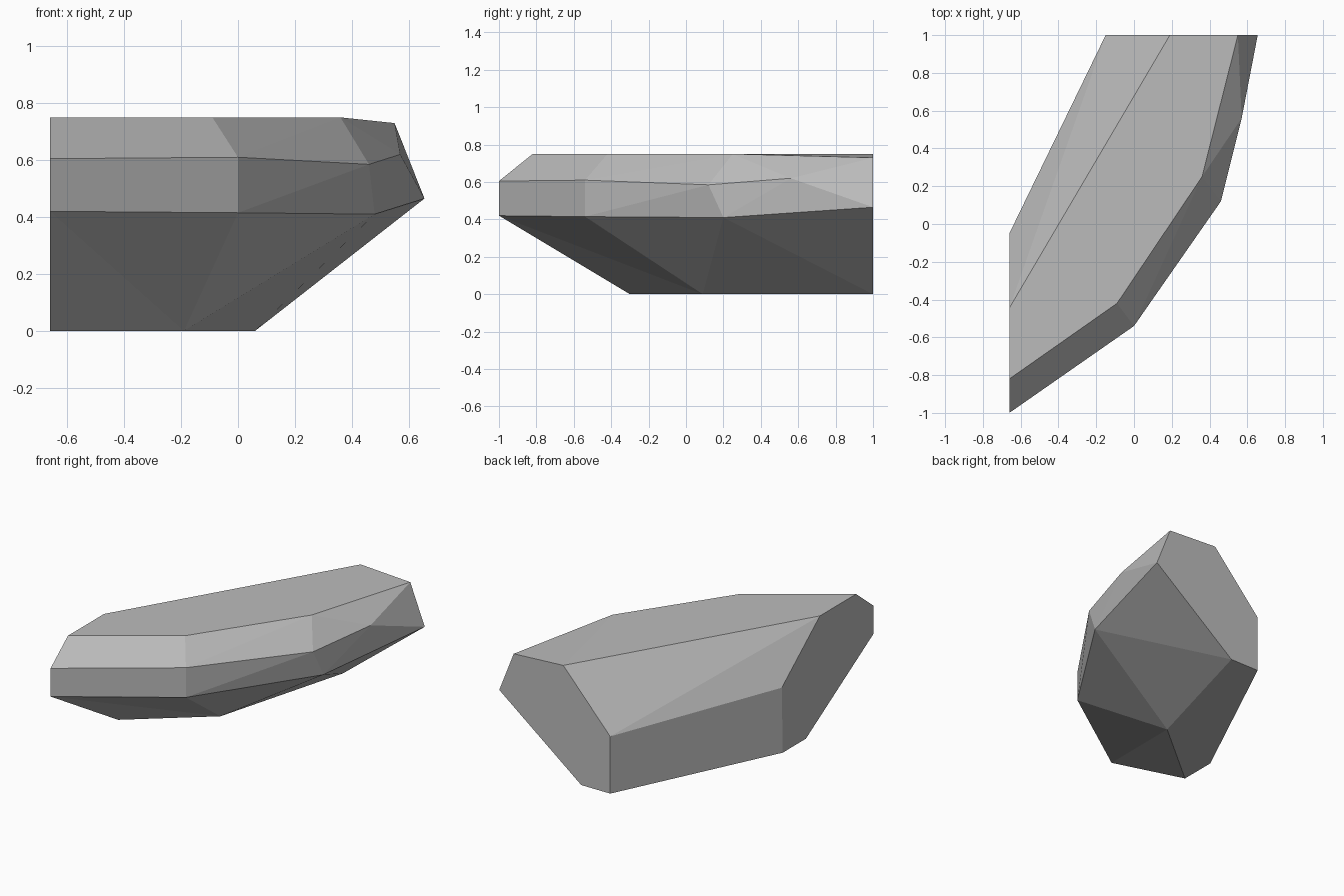
import bpy

if "Cube" in bpy.data.objects:
    bpy.data.objects.remove(bpy.data.objects["Cube"])

# Corner loops of the boulder, front-left corner first, running to the back right
crown = [(-.66, -.82, .75), (-.09, -.42, .75), (.36, .25, .75), (.55, 1, .73)]
shoulder = [(-.66, -1, .605), (0, -.54, .61), (.46, .12, .585), (.57, .56, .62)]
belly = [(-.66, -1, .42), (0, -.54, .415), (.48, .2, .41), (.655, 1, .465)]
base = [(-.66, -.30, 0), (-.19, .09, 0), (.06, 1, 0)]
# Back-left side: crown ridge, slope foot and ground corners
left = [(-.66, -.445, .75), (.19, 1, .75),
        (-.66, -.05, .43), (-.15, 1, .375),
        (-.66, -.06, 0), (-.15, 1, 0)]

verts, names = [], {}
for key, loop in zip("csbgl", (crown, shoulder, belly, base, left)):
    for i, p in enumerate(loop):
        names[f"{key}{i}"] = len(verts)
        verts.append(p)

# Facets, named by loop and corner
facets = [
    # flat crown
    "l0 c0 c1 c2 l1", "c2 c3 l1",
    # chamfer under the crown
    "s0 s1 c1 c0", "s1 c2 c1", "s1 s2 c2", "s2 s3 c2", "s3 c3 c2",
    # side band
    "b0 b1 s1 s0", "b1 s2 s1", "b1 b2 s2", "b2 s3 s2", "b2 b3 s3", "b3 c3 s3",
    # undercut
    "g0 g1 b0", "g1 b1 b0", "g1 b2 b1", "g1 g2 b2", "g2 b3 b2",
    # back-left slope and wall
    "l0 l1 l3", "l0 l3 l2", "l2 l3 l5 l4",
    # flat ends and underside
    "l4 g0 b0 s0 c0 l0 l2", "g2 l5 l3 l1 c3 b3", "l4 l5 g2 g1 g0",
]
faces = [[names[n] for n in f.split()] for f in facets]

mesh = bpy.data.meshes.new("boulder")
mesh.from_pydata(verts, [], faces)
mesh.validate()
mesh.update()
boulder = bpy.data.objects.new("boulder", mesh)
bpy.context.collection.objects.link(boulder)

# Stone colour
stone = bpy.data.materials.new("grey stone")
stone.diffuse_color = (.5, .5, .5, 1)
stone.use_nodes = True
stone.node_tree.nodes["Principled BSDF"].inputs["Base Color"].default_value = stone.diffuse_color
mesh.materials.append(stone)
